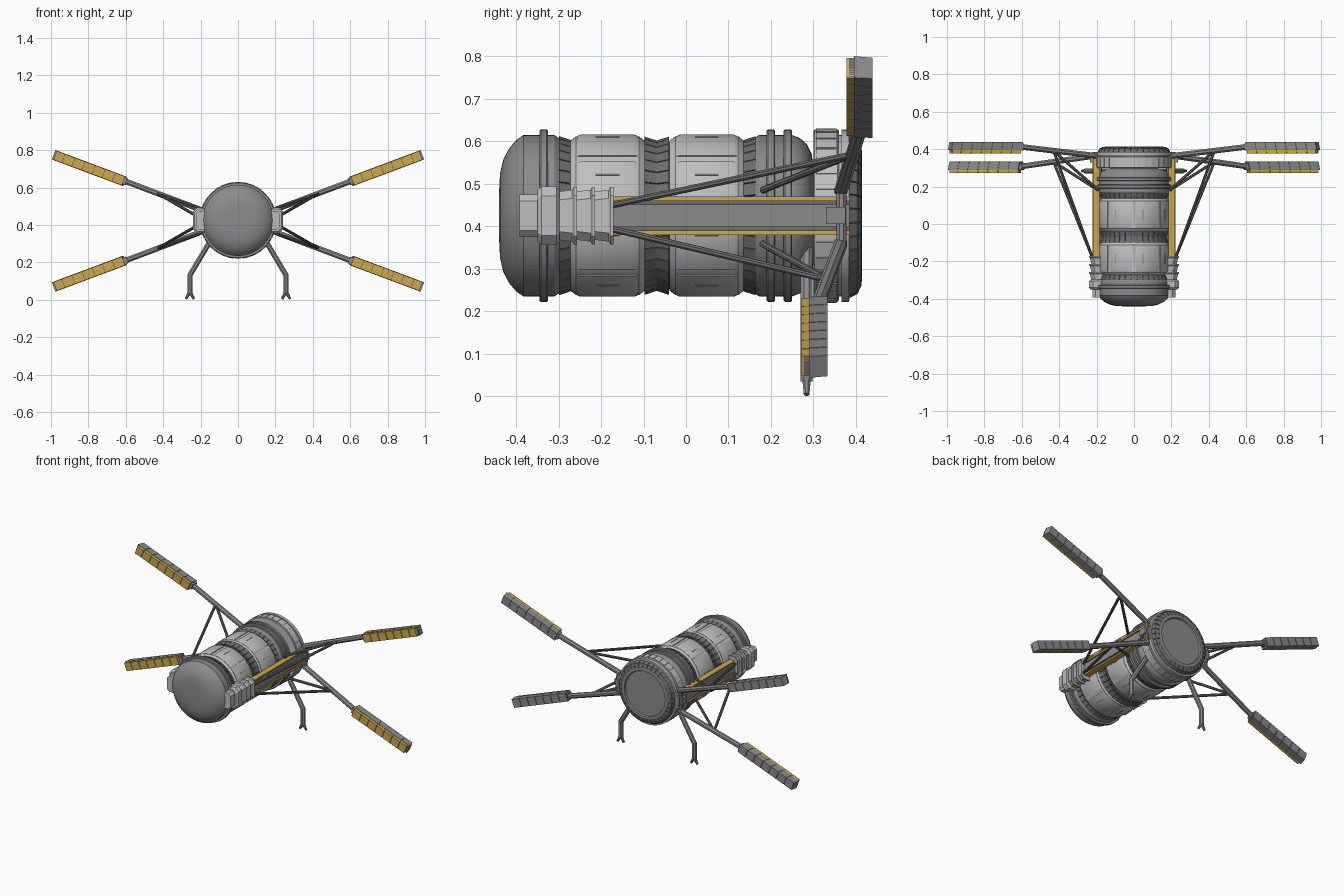
import bpy, bmesh, math
from mathutils import Vector

if "Cube" in bpy.data.objects:
    bpy.data.objects.remove(bpy.data.objects["Cube"])

CZ = 0.425  # height of the hull axis


def mat(name, c):
    m = bpy.data.materials.new(name)
    m.diffuse_color = (*c, 1)
    m.use_nodes = True
    m.node_tree.nodes["Principled BSDF"].inputs["Base Color"].default_value = m.diffuse_color
    return m


LIGHT = mat("light_grey", (0.52, 0.52, 0.52))
MID = mat("mid_grey", (0.26, 0.26, 0.26))
DARK = mat("dark_grey", (0.15, 0.15, 0.15))
GOLD = mat("gold", (0.62, 0.40, 0.07))


def finish(name, bm, m, smooth=False):
    bmesh.ops.recalc_face_normals(bm, faces=bm.faces)
    me = bpy.data.meshes.new(name)
    bm.to_mesh(me)
    bm.free()
    me.materials.append(m)
    if smooth:
        me.shade_smooth()
        me.set_sharp_from_angle(angle=math.radians(28))
    ob = bpy.data.objects.new(name, me)
    bpy.context.collection.objects.link(ob)
    return ob


def loft(bm, rings, closed=False):
    """Skin a list of equal point rings, capped unless closed."""
    vs = [[bm.verts.new(p) for p in r] for r in rings]
    n = len(vs[0])
    for i in range(len(vs) - (0 if closed else 1)):
        a, b = vs[i], vs[(i + 1) % len(vs)]
        for k in range(n):
            bm.faces.new((a[k], a[(k + 1) % n], b[(k + 1) % n], b[k]))
    if not closed:
        bm.faces.new(vs[0][::-1])
        bm.faces.new(vs[-1])


def polar(y, r, a):
    return Vector((r * math.cos(a), y, CZ + r * math.sin(a)))


def lathe(name, prof, m, seg=64):
    """Solid of revolution about the hull axis; prof is (y, r) from end to end."""
    bm = bmesh.new()
    loft(bm, [[polar(y, r, 2 * math.pi * k / seg) for k in range(seg)] for y, r in prof])
    return finish(name, bm, m, True)


def arc_blocks(name, prof, m, count, fill, steps, offset=0.0):
    """Closed (y, r) outline swept over part of each of count equal sectors."""
    bm = bmesh.new()
    w = 2 * math.pi / count
    for i in range(count):
        a0 = offset + w * (i - fill / 2)
        loft(bm, [[polar(y, r, a0 + w * fill * s / steps) for y, r in prof] for s in range(steps + 1)])
    return finish(name, bm, m, True)


def rod(bm, p, q, r0, r1=None, n=8):
    p, q = Vector(p), Vector(q)
    d = (q - p).normalized()
    s = d.cross(Vector((0, 1, 0)) if abs(d.y) < 0.9 else Vector((0, 0, 1))).normalized()
    t = d.cross(s)
    angs = [2 * math.pi * (k + 0.5) / n for k in range(n)]
    loft(bm, [[c + (s * math.cos(a) + t * math.sin(a)) * r for a in angs]
              for c, r in ((p, r0), (q, r1 or r0))])


def box(bm, x0, x1, y0, y1, z0, z1):
    loft(bm, [[(x0, y, z0), (x1, y, z0), (x1, y, z1), (x0, y, z1)] for y in (y0, y1)])


# Hull: front cap, core and rear dome
lathe("front_cap", [(-.44, .06), (-.438, .10), (-.43, .133), (-.417, .158), (-.40, .178), (-.383, .19),
                    (-.31, .19), (-.298, .182), (-.298, .1)], MID)
lathe("hull_core", [(-.32, .172), (.18, .172)], DARK)
lathe("rear_dome", [(.163, .15), (.163, .184), (.172, .19), (.25, .19), (.268, .183), (.285, .168),
                    (.296, .145), (.30, .115), (.32, .115)], MID)
for i, y in enumerate((-.345, .19, .23)):
    lathe(f"flange_{i + 1}", [(y, .15), (y, .2), (y + .003, .203), (y + .017, .203), (y + .02, .2),
                              (y + .02, .15)], MID)

# Two tank drums with raised rounded cover panels
for i, y in enumerate((-.273, -.039)):
    lathe(f"drum_{i + 1}", [(y, .15), (y, .176), (y + .014, .187), (y + .162, .187), (y + .176, .176),
                            (y + .176, .15)], LIGHT)
    arc_blocks(f"drum_covers_{i + 1}", [(y + .017, .18), (y + .017, .188), (y + .024, .191),
                                        (y + .152, .191), (y + .159, .188), (y + .159, .18)],
               LIGHT, 8, .86, 8, math.pi / 8)
    arc_blocks(f"drum_slots_{i + 1}", [(y + .06, .185), (y + .06, .1925), (y + .116, .1925),
                                       (y + .116, .185)], MID, 8, .025, 1, math.pi / 8 + .14)

# Ribbed dark collars in the grooves between the drums
for i, (prof, n) in enumerate((
        ([(-.299, .16), (-.299, .188), (-.272, .179), (-.272, .16)], 36),
        ([(-.098, .16), (-.098, .187), (-.07, .178), (-.068, .178), (-.04, .187), (-.04, .16)], 36),
        ([(.136, .16), (.136, .179), (.164, .188), (.164, .16)], 36))):
    arc_blocks(f"rib_collar_{i + 1}", prof, DARK, n, .93, 1)

# Stern ring, ribbed edge and recessed end plate
lathe("stern_ring", [(.30, .11), (.30, .2), (.303, .203), (.357, .203), (.36, .2), (.36, .19),
                     (.366, .19), (.366, .203), (.384, .203), (.386, .19), (.386, .11)], LIGHT)
arc_blocks("stern_ring_blocks", [(.306, .195), (.306, .206), (.354, .206), (.354, .195)], LIGHT, 32, .85, 1)
arc_blocks("stern_ribs", [(.384, .13), (.384, .195), (.404, .185), (.413, .165), (.413, .142)], DARK, 36, .92, 1)
lathe("stern_end_plate", [(.38, .188), (.395, .183), (.41, .162), (.414, .155), (.414, .142), (.405, .138),
                          (.405, .03)], MID)


def chamfered(y, x0, x1, h, c):
    """Eight-point section of a side pod."""
    return [(x0, y, CZ - h), (x1 - c, y, CZ - h), (x1, y, CZ - h + c), (x1, y, CZ + h - c),
            (x1 - c, y, CZ + h), (x0, y, CZ + h)]


for sx, side in ((-1, "left"), (1, "right")):
    def flip(bm):
        for v in bm.verts:
            v.co.x *= sx
        return bm

    # Stepped side pod
    bm = bmesh.new()
    loft(bm, [chamfered(-.392, .165, .222, .05, .015), chamfered(-.35, .165, .222, .05, .015)])
    loft(bm, [chamfered(-.35, .165, .232, .06, .02), chamfered(-.34, .165, .24, .069, .022),
              chamfered(-.305, .165, .24, .069, .022), chamfered(-.298, .165, .232, .06, .02)])
    for k in range(3):
        y = -.30 + k * .043
        loft(bm, [chamfered(y, .165, .228, .057, .02), chamfered(y + .032, .165, .236, .061, .02),
                  chamfered(y + .036, .165, .24, .068, .02), chamfered(y + .043, .165, .24, .068, .02)])
    finish(f"{side}_pod", flip(bm), LIGHT)

    # Side rail with gold edge strips
    bm = bmesh.new()
    box(bm, .17, .222, -.18, .385, CZ - .026, CZ + .026)
    finish(f"{side}_rail", flip(bm), MID)
    bm = bmesh.new()
    box(bm, .175, .212, -.18, .385, CZ - .036, CZ + .036)
    finish(f"{side}_rail_bed", flip(bm), DARK)
    bm = bmesh.new()
    for s in (-1, 1):
        z = CZ + s * .04
        box(bm, .185, .22, -.18, .385, z - .005, z + .005)
    finish(f"{side}_rail_strips", flip(bm), GOLD)

    # Arm hub
    bm = bmesh.new()
    box(bm, .19, .236, .33, .376, CZ - .02, CZ + .02)
    rod(bm, (.216, .366, CZ - .068), (.216, .366, CZ + .068), .013)
    finish(f"{side}_arm_hub", flip(bm), MID)

    # Bent landing leg with a forked foot
    bm = bmesh.new()
    pts = [(.13, .284, .345), (.257, .284, .132), (.257, .284, .035)]
    rod(bm, pts[0], pts[1], .015)
    rod(bm, (.257, .284, .138), pts[2], .015)
    for s in (-1, 1):
        rod(bm, (.257, .284, .044), (.257 + s * .022, .284, .004), .011, .007)
    for v in bm.verts:
        v.co.z = max(v.co.z, 0)
    finish(f"{side}_landing_leg", flip(bm), MID)

    for sz, level, ty in ((1, "upper", .413), (-1, "lower", .307)):
        tag = f"{side}_{level}"

        def place(bm):
            for v in bm.verts:
                v.co.z = CZ - .003 + sz * (v.co.z - CZ)
            return flip(bm)

        # Arm with collar at the panel root
        root, tip = Vector((.205, .365, .487)), Vector((.607, ty, .639))
        joint = root.lerp(tip, .56)
        bm = bmesh.new()
        rod(bm, root, tip, .016)
        d = (tip - root).normalized()
        rod(bm, tip - d * .012, tip + d * .02, .027, n=4)
        finish(f"{tag}_arm", place(bm), MID)

        # Bracing struts from pod and hull to the arm
        bm = bmesh.new()
        rod(bm, (.222, -.18, .452), joint, .008)
        rod(bm, (.19, .18, .488), joint, .008)
        finish(f"{tag}_struts", place(bm), DARK)

        # Radiator panel: slanted louvre blocks behind gold tiles
        ang = math.radians(20.5)
        u = Vector((math.cos(ang), 0, math.sin(ang)))
        v = Vector((-math.sin(ang), 0, math.cos(ang)))
        start = Vector((.61, 0, .638))
        length, n = .403, 7
        step = length / n

        def slab(bm, a0, a1, h, y0, y1, lean=0.0, shrink=0.0):
            rings = []
            for y, sh, hh in ((y0, 0, h), (y1, lean, h - shrink)):
                rings.append([start + u * (a + sh) + v * b + Vector((0, y, 0))
                              for a, b in ((a0, -hh), (a1, -hh), (a1, hh), (a0, hh))])
            loft(bm, rings)

        louvres, tiles, core = bmesh.new(), bmesh.new(), bmesh.new()
        y = ty - .035
        slab(core, .004, length - .01, .0245, y + .006, y + .055)
        for k in range(n):
            slab(louvres, k * step + .001, (k + 1) * step - .002, .027, y + .018, y + .061, -.008, .001)
            slab(tiles, k * step + .002, (k + 1) * step - .002 - (.008 if k == n - 1 else 0), .025, y, y + .019)
        finish(f"{tag}_panel_core", place(core), DARK)
        finish(f"{tag}_panel_louvres", place(louvres), MID)
        finish(f"{tag}_panel_tiles", place(tiles), GOLD)
